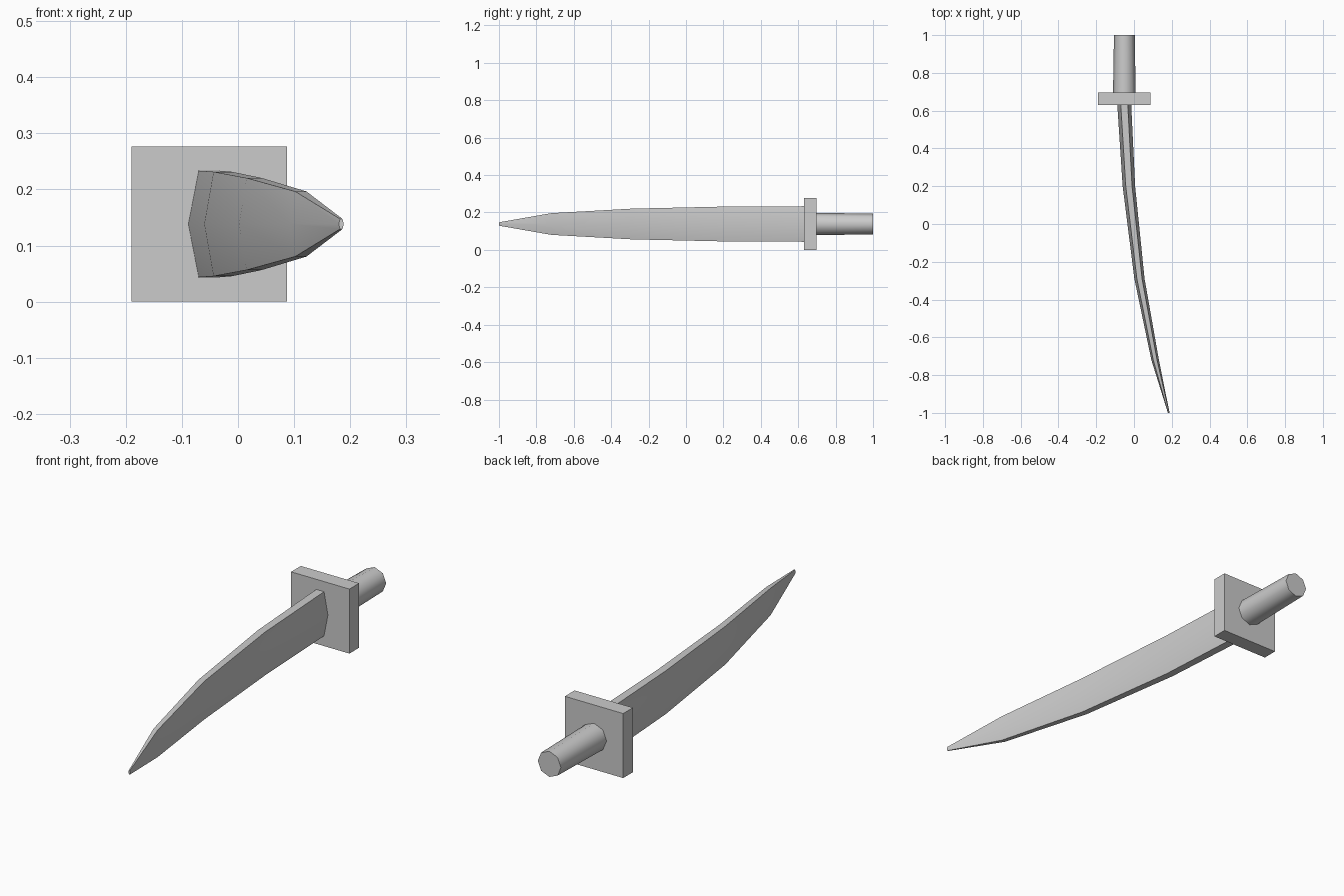
import bpy, bmesh, math

cube = bpy.data.objects.get("Cube")
if cube:
    bpy.data.objects.remove(cube, do_unlink=True)

steel = bpy.data.materials.new("plain grey")
steel.use_nodes = True
grey = (0.6, 0.6, 0.6, 1)
steel.diffuse_color = grey
steel.node_tree.nodes["Principled BSDF"].inputs["Base Color"].default_value = grey

AXIS_X, MID_Z = -0.051, 0.1385


def loft(name, sides, sections):
    """Skin elliptical rings given as (y, centre x, half width, half height)."""
    bm = bmesh.new()
    rings = []
    for y, cx, hw, hh in sections:
        angles = [2 * math.pi * i / sides for i in range(sides)]
        rings.append([bm.verts.new((cx + hw * math.cos(a), y, MID_Z + hh * math.sin(a)))
                      for a in angles])
    for a, b in zip(rings, rings[1:]):
        for i in range(sides):
            j = (i + 1) % sides
            bm.faces.new((a[i], a[j], b[j], b[i]))
    bm.faces.new(rings[0])
    bm.faces.new(rings[-1])
    bmesh.ops.recalc_face_normals(bm, faces=bm.faces)
    mesh = bpy.data.meshes.new(name)
    bm.to_mesh(mesh)
    bm.free()
    mesh.materials.append(steel)
    obj = bpy.data.objects.new(name, mesh)
    bpy.context.collection.objects.link(obj)
    bpy.ops.object.select_all(action="DESELECT")
    obj.select_set(True)
    bpy.context.view_layer.objects.active = obj
    bpy.ops.object.shade_smooth_by_angle(angle=math.radians(50))
    return obj


# Curved six-sided blade, from guard to tip
edge = 1 / math.sin(math.pi / 3)
loft("blade", 6, [
    (0.64, -0.052, 0.037, 0.095 * edge),
    (0.2, -0.027, 0.033, 0.093 * edge),
    (-0.29, 0.029, 0.027, 0.082 * edge),
    (-0.72, 0.112, 0.02, 0.058 * edge),
    (-1.0, 0.184, 0.0045, 0.009 * edge),
])

# Slightly tapered eight-sided grip
loft("grip", 8, [
    (0.69, AXIS_X, 0.06, 0.06),
    (1.0, AXIS_X, 0.055, 0.055),
])

# Square guard plate
bpy.ops.mesh.primitive_cube_add(size=1, location=(AXIS_X, 0.664, MID_Z))
guard = bpy.context.object
guard.name = "guard"
guard.scale = (0.277, 0.066, 0.277)
guard.data.materials.append(steel)
